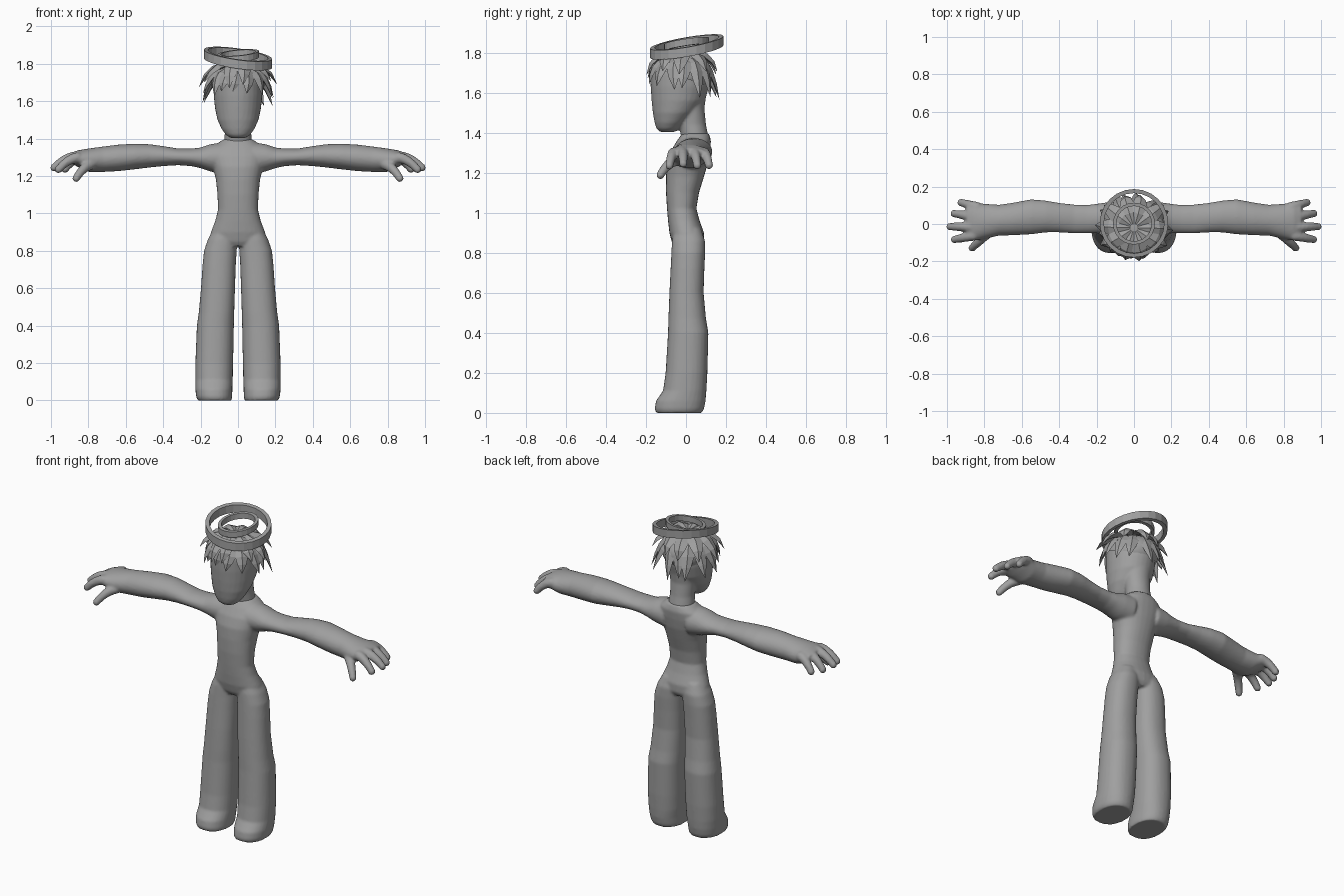
import bpy, bmesh, math, random
from mathutils import Vector, Matrix

if "Cube" in bpy.data.objects:
    bpy.data.objects.remove(bpy.data.objects["Cube"])

random.seed(4)
grey = bpy.data.materials.new("plain_grey")
grey.diffuse_color = (0.35, 0.35, 0.35, 1)
grey.use_nodes = True
grey.node_tree.nodes["Principled BSDF"].inputs["Base Color"].default_value = grey.diffuse_color


def finish(bm, name, smooth=True):
    bmesh.ops.recalc_face_normals(bm, faces=bm.faces)
    mesh = bpy.data.meshes.new(name)
    bm.to_mesh(mesh)
    bm.free()
    mesh.materials.append(grey)
    ob = bpy.data.objects.new(name, mesh)
    bpy.context.collection.objects.link(ob)
    for p in mesh.polygons:
        p.use_smooth = smooth
    return ob


def skin(bm, rings):
    """Bridge rings of points and cap both ends."""
    loops = [[bm.verts.new(p) for p in r] for r in rings]
    n = len(loops[0])
    for a, b in zip(loops, loops[1:]):
        for i in range(n):
            j = (i + 1) % n
            bm.faces.new((a[i], a[j], b[j], b[i]))
    bm.faces.new(loops[0][::-1])
    bm.faces.new(loops[-1])


def loft(bm, sections, axis="Z", side=1, n=28, power=0.9):
    """Sections are (position, a_min, a_max, b_min, b_max)."""
    rings = []
    for t, a0, a1, b0, b1 in sections:
        ring = []
        for i in range(n):
            g = 2 * math.pi * i / n
            c, s = math.cos(g), math.sin(g)
            c = math.copysign(abs(c) ** power, c)
            s = math.copysign(abs(s) ** power, s)
            a = (a0 + a1) / 2 + c * (a1 - a0) / 2
            b = (b0 + b1) / 2 + s * (b1 - b0) / 2
            ring.append((side * a, b, t) if axis == "Z" else (side * t, a, b))
        rings.append(ring)
    skin(bm, rings)


def finger(bm, base, tip, r0, r1, side):
    """Overlapping beads along a bent path."""
    a, c = Vector(base), Vector(tip)
    b = (a + c) / 2 + Vector((0, 0, 0.025))
    for i in range(10):
        t = i / 9
        p = a * (1 - t) ** 2 + b * 2 * t * (1 - t) + c * t * t
        p.x *= side
        bmesh.ops.create_uvsphere(bm, u_segments=12, v_segments=8,
                                  radius=r0 + (r1 - r0) * t,
                                  matrix=Matrix.Translation(p))


def fuse(ob, voxel, iterations):
    """Blend overlapping volumes into one smooth skin."""
    m = ob.modifiers.new("fuse", "REMESH")
    m.mode, m.voxel_size, m.use_smooth_shade = "VOXEL", voxel, True
    s = ob.modifiers.new("soften", "SMOOTH")
    s.factor, s.iterations = 0.5, iterations
    bpy.context.view_layer.objects.active = ob
    bpy.ops.object.modifier_apply(modifier="fuse")
    bpy.ops.object.modifier_apply(modifier="soften")


# Body: torso, legs, arms and hands
bm = bmesh.new()
torso = [(0.825, .11, -.055, .075), (0.85, .155, -.07, .09), (0.90, .145, -.083, .09),
         (0.96, .122, -.09, .068), (1.02, .107, -.095, .052), (1.10, .110, -.10, .065),
         (1.18, .118, -.10, .09), (1.25, .135, -.095, .11), (1.31, .155, -.075, .12),
         (1.36, .13, -.045, .125), (1.395, .08, -.02, .115)]
loft(bm, [(z, -h, h, f, b) for z, h, f, b in torso])
leg = [(0, .034, .215, -.15, .08), (.02, .031, .224, -.157, .09), (.06, .03, .228, -.15, .098),
       (.11, .028, .228, -.115, .102), (.2, .026, .228, -.102, .107), (.4, .022, .22, -.09, .112),
       (.47, .02, .21, -.088, .10), (.6, .016, .198, -.083, .088), (.72, .012, .19, -.077, .092),
       (.8, .007, .182, -.073, .096), (.86, .004, .162, -.07, .095), (.92, .01, .13, -.06, .075)]
arm = [(.08, -.06, .12, 1.21, 1.38), (.15, -.055, .115, 1.225, 1.37), (.2, -.05, .108, 1.242, 1.352),
       (.25, -.05, .102, 1.253, 1.347), (.32, -.05, .104, 1.258, 1.347), (.4, -.045, .113, 1.253, 1.36),
       (.47, -.045, .125, 1.246, 1.37), (.55, -.055, .132, 1.236, 1.373), (.64, -.06, .115, 1.226, 1.368),
       (.72, -.062, .103, 1.222, 1.358), (.8, -.08, .108, 1.222, 1.347), (.855, -.088, .118, 1.248, 1.338),
       (.895, -.07, .10, 1.27, 1.322)]
digits = [((.84, .09, 1.298), (.925, .115, 1.237)), ((.86, .04, 1.303), (.962, .056, 1.237)),
          ((.87, -.015, 1.303), (.984, -.014, 1.245)), ((.86, -.062, 1.298), (.96, -.083, 1.235)),
          ((.79, -.055, 1.26), (.865, -.128, 1.188))]
for side in (-1, 1):
    loft(bm, leg, side=side)
    loft(bm, arm, axis="X", side=side, power=1)
    for base, tip in digits:
        finger(bm, base, tip, .029, .021, side)
body = finish(bm, "body")
fuse(body, 0.0075, 5)

# Head with neck
bm = bmesh.new()
skull = [(1.403, .04, -.13, -.055), (1.42, .065, -.148, -.03), (1.45, .087, -.157, .0),
         (1.50, .110, -.166, .05), (1.56, .123, -.172, .095), (1.63, .130, -.177, .115),
         (1.70, .130, -.178, .12), (1.745, .113, -.16, .10), (1.775, .075, -.12, .06),
         (1.787, .035, -.07, .02)]
neck = [(1.33, .075, -.03, .112), (1.38, .075, -.025, .112), (1.44, .07, -.035, .10),
        (1.52, .075, -.04, .092), (1.58, .08, -.04, .10)]
for shape in (skull, neck):
    loft(bm, [(z, -h, h, f, b) for z, h, f, b in shape], power=1)
fuse(finish(bm, "head"), 0.0075, 5)

# Hair cap, hanging lower at the back
bm = bmesh.new()
bmesh.ops.create_uvsphere(bm, u_segments=20, v_segments=14, radius=1,
                          matrix=Matrix.Translation((0, -.022, 1.69))
                          @ Matrix.Diagonal((.142, .158, .108, 1)))
bmesh.ops.bisect_plane(bm, geom=bm.verts[:] + bm.edges[:] + bm.faces[:],
                       plane_co=(0, 0, 1.67), plane_no=(0, .35, 1), clear_inner=True)
finish(bm, "hair_cap")

# Hair locks: flattened tapered spikes curving over the skull
bm = bmesh.new()


def lock(angle, root, bend, tip, width):
    out = Vector((math.sin(angle), -math.cos(angle), 0))
    across = Vector((math.cos(angle), math.sin(angle), 0))
    a, b, c = (Vector((0, -.02, z)) + out * r for r, z in (root, bend, tip))
    c += across * random.uniform(-.035, .035)
    rings = []
    for t, w in ((0, .55), (.25, .95), (.5, 1), (.75, .7), (1, .04)):
        p = a * (1 - t) ** 2 + b * 2 * t * (1 - t) + c * t * t
        d = (b - a) * (1 - t) + (c - b) * t
        up = across.cross(d).normalized()
        h = width * w
        rings.append([p + across * h, p + up * h * .35, p - across * h, p - up * h * .35])
    skin(bm, rings)


for i in range(15):
    g = 2 * math.pi * i / 15
    front, flank = math.cos(g), abs(math.sin(g))
    z = 1.62 + .04 * front - .03 * flank * (i % 2) + random.uniform(-.015, .015)
    r = .158 + .03 * flank + (.02 if front < -.3 else 0)
    lock(g, (.10, 1.765), (.155 + .008 * front, 1.74), (r, z), .036)
for i in range(10):
    g = 2 * math.pi * (i + .5) / 10
    flank = abs(math.sin(g))
    lock(g, (.02, 1.792), (.15, 1.815), (.163 + .045 * flank, 1.69 + random.uniform(-.02, .02)), .042)
finish(bm, "hair_locks", False)


# Two tilted halo bands
def band(name, centre, radius, thick, height, slope_x, slope_y, n=24):
    bm = bmesh.new()
    profile = [(radius, -height / 2), (radius, height / 2),
               (radius - thick, height / 2), (radius - thick, -height / 2)]
    loops = []
    for i in range(n):
        g = 2 * math.pi * i / n
        x, y = math.cos(g), math.sin(g)
        loops.append([bm.verts.new((r * x, r * y, z + r * (x * slope_x + y * slope_y)))
                      for r, z in profile])
    for i in range(n):
        a, b = loops[i], loops[(i + 1) % n]
        for k in range(4):
            m = (k + 1) % 4
            bm.faces.new((a[k], b[k], b[m], a[m]))
    bmesh.ops.translate(bm, verts=bm.verts, vec=centre)
    finish(bm, name, False)


band("outer_halo", (0, .004, 1.828), .183, .022, .047, -.14, .17)
band("inner_halo", (0, .002, 1.842), .112, .018, .034, .09, .15)
